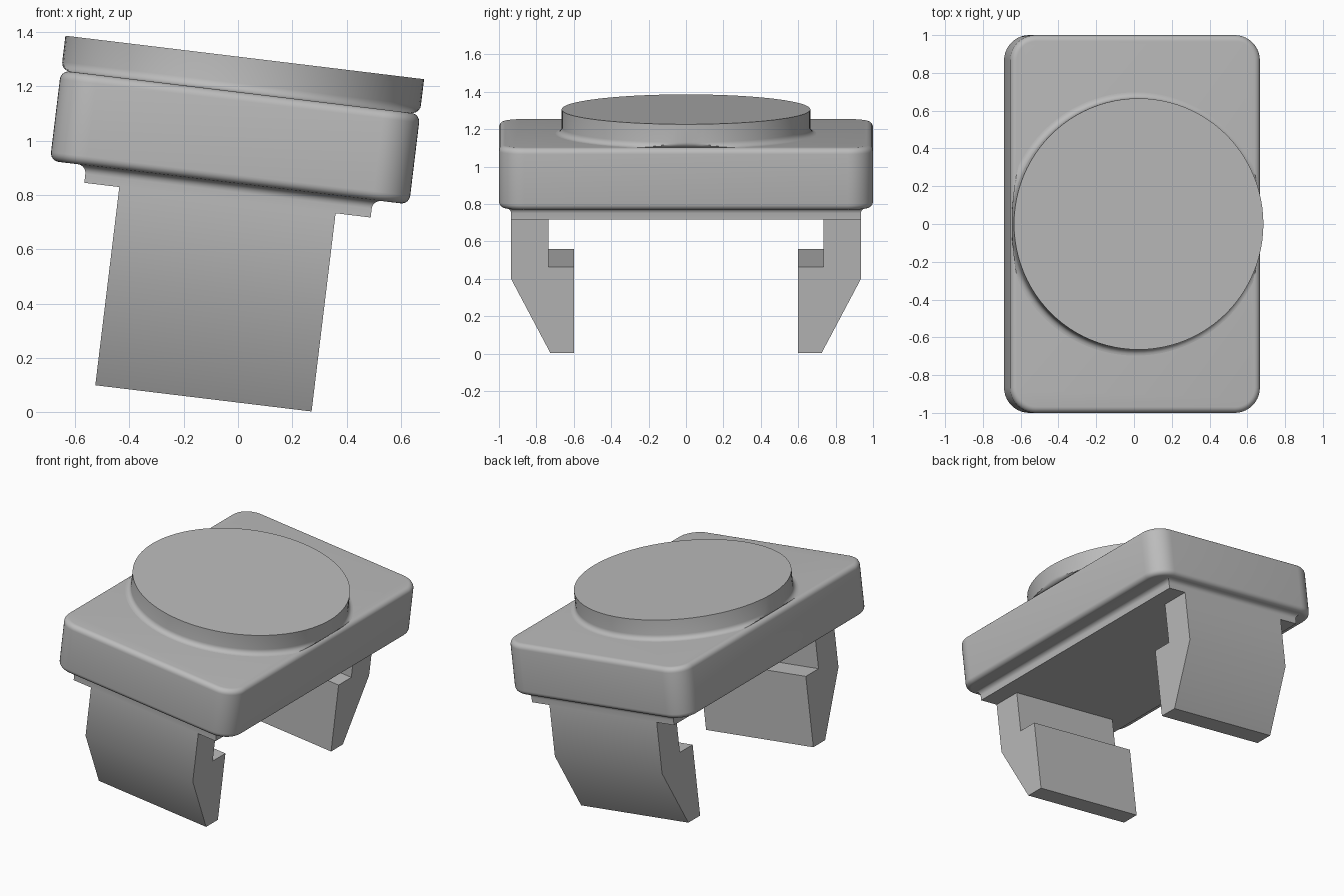
import bpy, bmesh
from math import sin, cos, pi, radians
from mathutils import Matrix

cube = bpy.data.objects.get("Cube")
if cube:
    bpy.data.objects.remove(cube, do_unlink=True)

grey = bpy.data.materials.new("plain grey")
grey.use_nodes = True
colour = (0.5, 0.5, 0.5, 1)
grey.diffuse_color = colour
grey.node_tree.nodes["Principled BSDF"].inputs["Base Color"].default_value = colour

# Everything is built upright, then leaned sideways together
LEAN = Matrix.Rotation(radians(6.91), 4, "Y") @ Matrix.Translation((-0.1325, 0, 0))
HALF_X, HALF_Y, FILLET = 0.666, 1.0, 0.032
QUARTER = [i / 6 * pi / 2 for i in range(7)]


def loft(name, rings):
    """Skin a stack of equal-length rings and cap both ends."""
    bm = bmesh.new()
    loops = [[bm.verts.new(p) for p in ring] for ring in rings]
    n = len(loops[0])
    for a, b in zip(loops, loops[1:]):
        for i in range(n):
            j = (i + 1) % n
            bm.faces.new((a[i], a[j], b[j], b[i]))
    bm.faces.new(loops[0])
    bm.faces.new(loops[-1])
    bmesh.ops.recalc_face_normals(bm, faces=bm.faces)
    bm.transform(LEAN)
    mesh = bpy.data.meshes.new(name)
    bm.to_mesh(mesh)
    bm.free()
    mesh.materials.append(grey)
    obj = bpy.data.objects.new(name, mesh)
    bpy.context.collection.objects.link(obj)
    bpy.ops.object.select_all(action="DESELECT")
    obj.select_set(True)
    bpy.context.view_layer.objects.active = obj
    bpy.ops.object.shade_smooth_by_angle(angle=radians(30))


def rounded_rect(hx, hy, r, z, steps=10):
    corners = ((1, 1), (-1, 1), (-1, -1), (1, -1))
    return [(sx * (hx - r) + r * cos((k + i / steps) * pi / 2),
             sy * (hy - r) + r * sin((k + i / steps) * pi / 2), z)
            for k, (sx, sy) in enumerate(corners) for i in range(steps + 1)]


# Rounded body block with soft top and bottom edges
bottom, top, corner = 0.836, 1.171, 0.135
edge = [(FILLET * (1 - sin(a)), FILLET * (1 - cos(a))) for a in QUARTER]
levels = [(d, bottom + h) for d, h in edge] + [(d, top - h) for d, h in reversed(edge)]
loft("body", [rounded_rect(HALF_X - d, HALF_Y - d, corner - d, z) for d, z in levels])

# Round button with a flared foot, trimmed at the sides of the body
radius, button_top = 0.665, 1.30
rings = []
for a in QUARTER:
    r = radius + FILLET * (1 - sin(a))
    z = top + FILLET * (1 - cos(a))
    limit = radius - FILLET * (1 - sin(a))
    rings.append([(max(-limit, min(limit, r * cos(t))), r * sin(t), z)
                  for t in (2 * pi * i / 96 for i in range(96))])
rings.append([(radius * cos(t), radius * sin(t), button_top)
              for t in (2 * pi * i / 96 for i in range(96))])
loft("button", rings)

# Base plate, flared where it meets the body
plate_bottom = 0.771
levels = [(0, plate_bottom)] + [
    (FILLET * (1 - cos(a)), bottom - FILLET * (1 - sin(a))) for a in QUARTER]
loft("base_plate", [[(sx * (0.531 + d), sy * (0.935 + d), z)
                     for sx, sy in ((1, 1), (-1, 1), (-1, -1), (1, -1))]
                    for d, z in levels])

# Two clip legs, each a hooked profile extruded across the width
profile = [(0.60, 0.036), (0.725, 0.036), (0.935, 0.435), (0.935, plate_bottom),
           (0.735, plate_bottom), (0.735, 0.50), (0.60, 0.50)]
for name, side in (("front_leg", -1), ("back_leg", 1)):
    loft(name, [[(x, side * y, z) for y, z in profile] for x in (-0.401, 0.401)])
